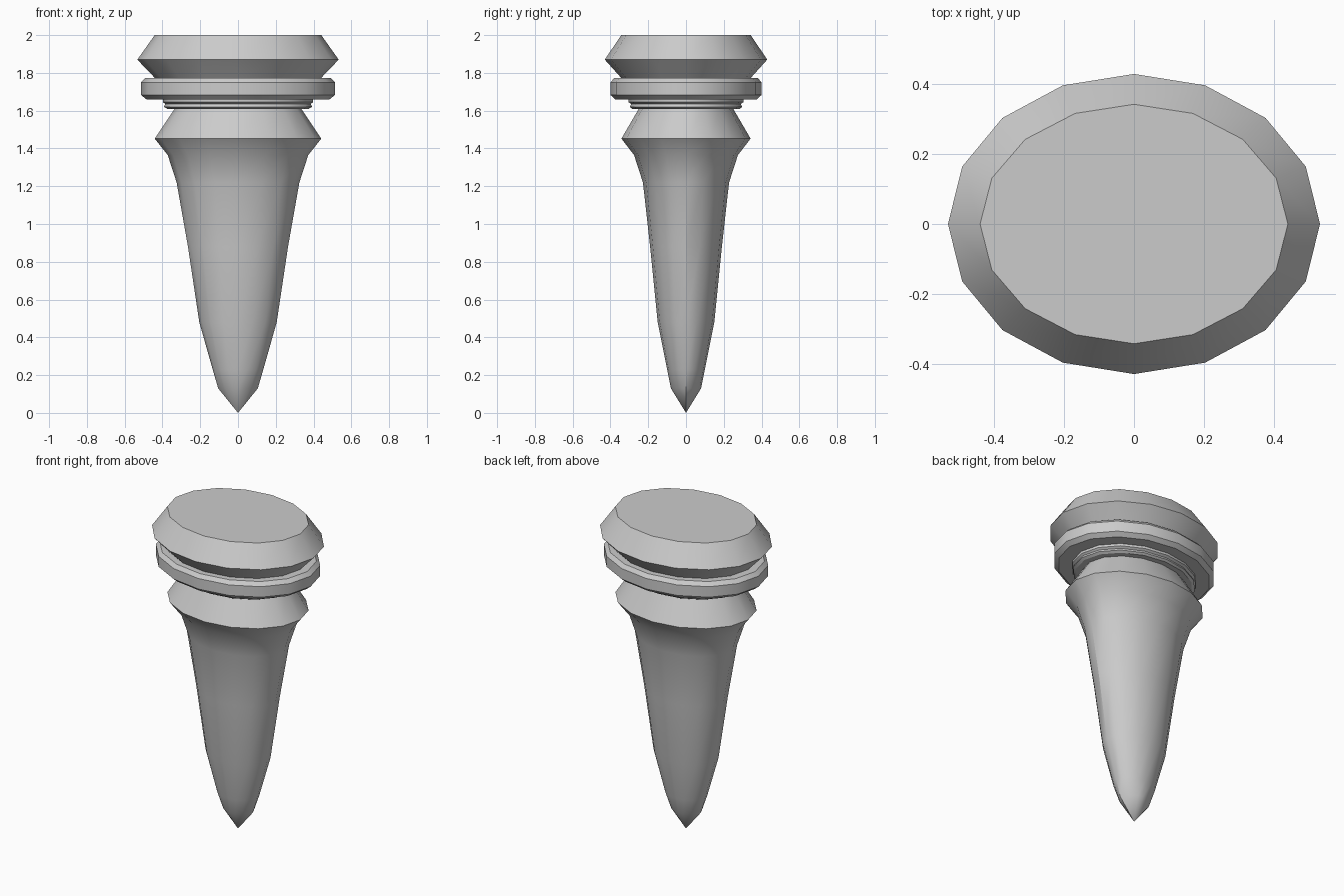
import bpy, bmesh
from math import cos, sin, pi, copysign

if "Cube" in bpy.data.objects:
    bpy.data.objects.remove(bpy.data.objects["Cube"])

SIDES = 16


def ring(bm, rx, ry, z, power=1.0):
    # Oval loop; power above 1 pinches it towards a pointed lens
    loop = []
    for i in range(SIDES):
        c, s = cos(2 * pi * i / SIDES), sin(2 * pi * i / SIDES)
        loop.append(bm.verts.new((rx * copysign(abs(c) ** power, c),
                                  ry * copysign(abs(s) ** power, s), z)))
    return loop


def bridge(bm, a, b):
    for i in range(SIDES):
        j = (i + 1) % SIDES
        bm.faces.new((a[i], a[j], b[j], b[i]))


def finish(bm, name):
    bmesh.ops.recalc_face_normals(bm, faces=bm.faces)
    mesh = bpy.data.meshes.new(name)
    bm.to_mesh(mesh)
    bm.free()
    obj = bpy.data.objects.new(name, mesh)
    bpy.context.collection.objects.link(obj)
    bpy.ops.object.select_all(action='DESELECT')
    obj.select_set(True)
    bpy.context.view_layer.objects.active = obj
    bpy.ops.object.shade_smooth_by_angle(angle=pi / 6)
    return obj


def collar(name, profile):
    # Closed band swept around the oval
    bm = bmesh.new()
    loops = [ring(bm, *p) for p in profile]
    for a, b in zip(loops, loops[1:] + loops[:1]):
        bridge(bm, a, b)
    return finish(bm, name)


# Stake: pointed shaft, flared shoulder, waist and crown
bm = bmesh.new()
sections = [
    (0.105, 0.08, 0.13, 1.3),
    (0.134, 0.10, 0.23, 1.0),
    (0.205, 0.15, 0.48),
    (0.265, 0.19, 0.88),
    (0.325, 0.228, 1.22),
    (0.372, 0.275, 1.365),
    (0.441, 0.342, 1.452),
    (0.335, 0.25, 1.61),
    (0.36, 0.28, 1.69),
    (0.437, 0.34, 1.77),
    (0.533, 0.43, 1.87),
    (0.441, 0.343, 2.0),
]
loops = [ring(bm, *s) for s in sections]
tip = bm.verts.new((0, 0, 0))
for i in range(SIDES):
    bm.faces.new((tip, loops[0][(i + 1) % SIDES], loops[0][i]))
for a, b in zip(loops, loops[1:]):
    bridge(bm, a, b)
bm.faces.new(loops[-1])
finish(bm, "stake")

# Wide bevelled collar
collar("wide_collar", [
    (0.36, 0.28, 1.66), (0.485, 0.375, 1.66), (0.513, 0.40, 1.683),
    (0.513, 0.40, 1.75), (0.49, 0.38, 1.773), (0.42, 0.33, 1.773)])

# Two thin stepped collars beneath it
collar("upper_thin_collar", [
    (0.33, 0.25, 1.635), (0.385, 0.29, 1.635),
    (0.397, 0.305, 1.645), (0.397, 0.305, 1.662), (0.35, 0.27, 1.662)])
collar("lower_thin_collar", [
    (0.32, 0.24, 1.61), (0.375, 0.285, 1.61),
    (0.392, 0.298, 1.62), (0.385, 0.29, 1.636), (0.32, 0.24, 1.636)])
